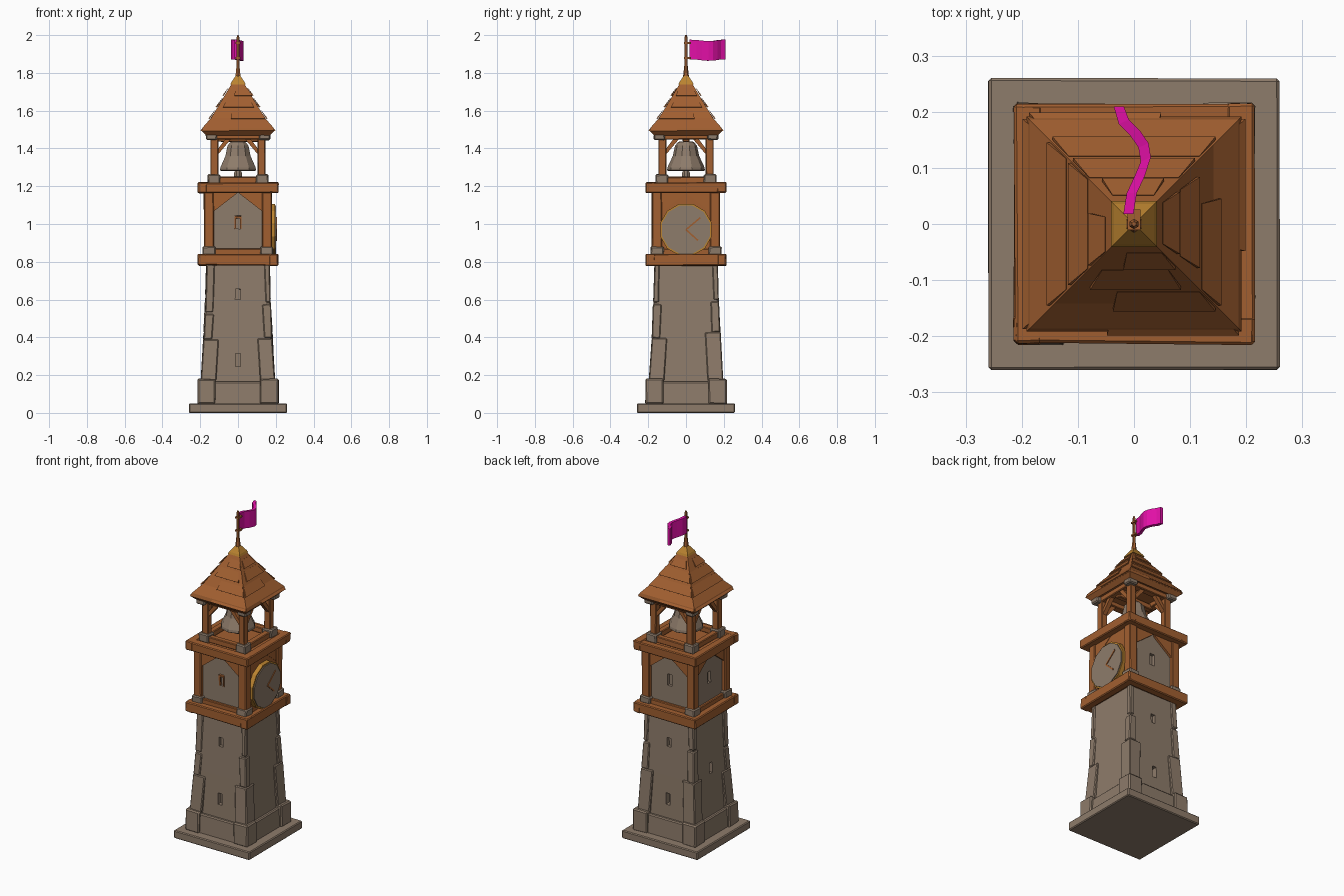
import bpy, bmesh, math, random
from mathutils import Matrix, Vector

if "Cube" in bpy.data.objects:
    bpy.data.objects.remove(bpy.data.objects["Cube"])

random.seed(4)


def material(name, rgb):
    m = bpy.data.materials.new(name)
    m.diffuse_color = (*rgb, 1)
    m.use_nodes = True
    m.node_tree.nodes["Principled BSDF"].inputs["Base Color"].default_value = m.diffuse_color
    return m


STONE = material("stone", (0.27, 0.20, 0.145))
WOOD = material("wood", (0.36, 0.115, 0.03))
GOLD = material("gold", (0.50, 0.23, 0.03))
FLAG = material("flag_magenta", (0.75, 0.005, 0.38))


def finish(name, bm, mat, turn=0, bevel=0.0, jitter=0.0):
    """Turn a bmesh into an object, rotated by quarter turns around z."""
    for v in bm.verts:
        v.co += Vector([random.uniform(-jitter, jitter) for _ in range(3)])
    bmesh.ops.transform(bm, matrix=Matrix.Rotation(turn * math.pi / 2, 4, 'Z'), verts=bm.verts)
    bmesh.ops.recalc_face_normals(bm, faces=bm.faces)
    me = bpy.data.meshes.new(name)
    bm.to_mesh(me)
    bm.free()
    ob = bpy.data.objects.new(name, me)
    me.materials.append(mat)
    bpy.context.collection.objects.link(ob)
    if bevel:
        mod = ob.modifiers.new("chipped_edges", 'BEVEL')
        mod.width, mod.segments = bevel, 1
    return ob


def box(name, x, y, z, mat, turn=0, bevel=0.004, jitter=0.002, matrix=None):
    """Box from (min, max) pairs."""
    bm = bmesh.new()
    bmesh.ops.create_cube(bm, size=1)
    for v in bm.verts:
        v.co = Vector([lo + (c + 0.5) * (hi - lo) for c, (lo, hi) in zip(v.co, (x, y, z))])
    if matrix:
        bmesh.ops.transform(bm, matrix=matrix, verts=bm.verts)
    return finish(name, bm, mat, turn, bevel, jitter)


def loft(name, rings, mat, sides=4, bevel=0.0, jitter=0.0):
    """Stack of (radius, z) rings; for four sides the radius is the half width."""
    bm = bmesh.new()
    loops = []
    for r, z in rings:
        k = r * math.sqrt(2) if sides == 4 else r
        loops.append([bm.verts.new((k * math.cos((i + 0.5) * math.tau / sides),
                                    k * math.sin((i + 0.5) * math.tau / sides), z))
                      for i in range(sides)])
    for a, b in zip(loops, loops[1:]):
        for i in range(sides):
            j = (i + 1) % sides
            bm.faces.new((a[i], a[j], b[j], b[i]))
    bm.faces.new(loops[0][::-1])
    bm.faces.new(loops[-1])
    return finish(name, bm, mat, 0, bevel, jitter)


def prism(name, pts, y0, y1, mat, turn=0):
    """Front-facing (x, z) outline extruded between y0 and y1."""
    bm = bmesh.new()
    f = [bm.verts.new((x, y0, z)) for x, z in pts]
    b = [bm.verts.new((x, y1, z)) for x, z in pts]
    bm.faces.new(f)
    bm.faces.new(b[::-1])
    for i in range(len(pts)):
        j = (i + 1) % len(pts)
        bm.faces.new((f[i], f[j], b[j], b[i]))
    return finish(name, bm, mat, turn)


def cut_slit(target, z0, z1, depth, turn, w=0.014):
    """Recess a narrow window into one side of a wall."""
    c = box("slit_cutter", (-w, w), (-0.3, depth), (z0, z1), STONE, turn, 0, 0.001)
    c.hide_render = True
    c.hide_set(True)
    c.display_type = 'WIRE'
    mod = target.modifiers.new("slit", 'BOOLEAN')
    mod.object, mod.operation, mod.solver = c, 'DIFFERENCE', 'EXACT'


# Stone base and tapering shaft
loft("base_slab", [(0.26, 0), (0.26, 0.05)], STONE, bevel=0.005, jitter=0.001)
loft("plinth", [(0.203, 0.04), (0.198, 0.165)], STONE, bevel=0.006)
shaft = loft("shaft", [(0.182, 0.1), (0.172, 0.42), (0.16, 0.79)], STONE)
for turn, z0, z1 in ((0, 0.245, 0.315), (0, 0.6, 0.655), (2, 0.245, 0.315),
                     (2, 0.6, 0.655), (3, 0.42, 0.485)):
    cut_slit(shaft, z0, z1, -0.145, turn)

# Corner stones, in tiers that lean inward with the shaft
for k in range(4):
    box("plinth_corner", (0.118, 0.215), (-0.215, -0.118), (0.045, 0.18), STONE, k, 0.007, 0.003)
    tiers = [(0.17, 0.39 + random.uniform(-0.02, 0.04), 0.196, 0.182, 0.08)]
    top = tiers[0][1]
    tiers.append((top, top + random.uniform(0.1, 0.2), 0.182, 0.174, 0.045))
    tiers.append((tiers[1][1] + 0.01, 0.785, 0.173, 0.168, random.uniform(0.025, 0.045)))
    for z0, z1, r0, r1, w in tiers:
        prof = [(r0 - w, z0), (r0, z0), (r1, z1), (r1 - w * 0.85, z1)]
        bm = bmesh.new()
        lo = [(r0 - w, -r0), (r0, -r0), (r0, w - r0), (r0 - w, w - r0)]
        hi = [(r1 - w, -r1), (r1, -r1), (r1, w - r1), (r1 - w, w - r1)]
        vs = [bm.verts.new((x, y, z0)) for x, y in lo] + [bm.verts.new((x, y, z1)) for x, y in hi]
        bmesh.ops.convex_hull(bm, input=vs)
        bmesh.ops.dissolve_limit(bm, angle_limit=0.03, verts=bm.verts, edges=bm.edges)
        finish("corner_stone", bm, STONE, k, 0.005, 0.002)

# Timber rings below and above the clock room
for nm, z0, z1 in (("lower", 0.78, 0.84), ("upper", 1.165, 1.22)):
    loft(nm + "_floor", [(0.185, z0 + 0.004), (0.185, z1 - 0.006)], WOOD)
    for k in range(4):
        box(nm + "_beam", (-0.213, 0.213), (-0.213, -0.165), (z0, z1), WOOD, k, 0.005, 0.003)

# Clock room walls, posts, braces and footing stones
room = loft("room_walls", [(0.158, 0.83), (0.158, 1.17)], STONE)
for k in range(4):
    box("room_post", (0.128, 0.18), (-0.18, -0.128), (0.83, 1.175), WOOD, k, 0.005)
    box("room_foot", (0.118, 0.187), (-0.187, -0.118), (0.835, 0.88), STONE, k, 0.006, 0.003)
    box("room_sill", (-0.13, 0.13), (-0.175, -0.14), (0.835, 0.868), WOOD, k)
    for s in (-1, 1):
        prism("room_brace", [(s * 0.13, 1.065), (s * 0.13, 1.17), (s * 0.008, 1.17),
                             (s * 0.008, 1.16), (s * 0.118, 1.075)], -0.172, -0.14, WOOD, k)
    if k != 1:
        cut_slit(room, 0.975, 1.045, -0.14, k, 0.016)
box("clock_wall", (-0.13, 0.13), (-0.17, -0.14), (0.86, 1.17), WOOD, 1, 0)
for s in (-1, 1):
    box("front_window_frame", (s * 0.015 - 0.004, s * 0.015 + 0.004), (-0.164, -0.15),
        (0.975, 1.04), WOOD, 0, 0)
box("front_window_lintel", (-0.016, 0.016), (-0.164, -0.15), (1.03, 1.04), WOOD, 0, 0)

# Clock on the right side
to_side = Matrix.Translation((0, 0, 0.97)) @ Matrix.Rotation(math.pi / 2, 4, 'Y')
for nm, r, x0, x1, mat in (("clock_rim", 0.141, 0.16, 0.196, GOLD),
                           ("clock_face", 0.132, 0.16, 0.202, STONE)):
    bm = bmesh.new()
    bmesh.ops.create_cone(bm, cap_ends=True, segments=12, radius1=r, radius2=r, depth=x1 - x0,
                          matrix=to_side @ Matrix.Translation((0, 0, (x0 + x1) / 2))
                          @ Matrix.Rotation(math.pi / 12, 4, 'Z'))
    finish(nm, bm, mat)
for nm, ang, length in (("minute_hand", 40, 0.1), ("hour_hand", -42, 0.085)):
    m = Matrix.Translation((0, 0, 0.97)) @ Matrix.Rotation(math.radians(ang), 4, 'X')
    box(nm, (0.198, 0.206), (0.0, length), (-0.004, 0.004), WOOD, 0, 0, 0, m)

# Open belfry
for k in range(4):
    box("belfry_rail", (-0.12, 0.12), (-0.15, -0.112), (1.215, 1.25), WOOD, k)
    box("belfry_foot", (0.095, 0.16), (-0.16, -0.095), (1.21, 1.262), STONE, k, 0.006, 0.003)
    box("belfry_post", (0.105, 0.145), (-0.145, -0.105), (1.25, 1.46), WOOD, k)
    box("belfry_capital", (0.112, 0.17), (-0.17, -0.112), (1.445, 1.482), STONE, k, 0.006, 0.003)
    box("belfry_beam", (-0.13, 0.13), (-0.148, -0.105), (1.448, 1.485), WOOD, k)
    for s in (-1, 1):
        prism("belfry_brace", [(s * 0.108, 1.365), (s * 0.108, 1.395), (s * 0.065, 1.452),
                               (s * 0.035, 1.452)], -0.138, -0.112, WOOD, k)

# Bell with its hanger and clapper
loft("bell", [(0.0, 1.285), (0.092, 1.28), (0.1, 1.285), (0.098, 1.3), (0.07, 1.36),
              (0.058, 1.415), (0.04, 1.435), (0.0, 1.44)], STONE, sides=10)
loft("clapper", [(0.01, 1.24), (0.024, 1.252), (0.022, 1.272), (0.008, 1.3)], STONE, sides=8)
box("bell_hanger", (-0.12, 0.12), (-0.018, 0.018), (1.435, 1.47), WOOD)

# Flared roof with overlapping board courses
loft("roof", [(0.155, 1.475), (0.168, 1.468), (0.192, 1.492), (0.186, 1.512), (0.142, 1.562),
              (0.08, 1.665), (0.02, 1.765)], WOOD)
for half, z, run, rise in ((0.193, 1.492, 0.034, 0.04), (0.15, 1.556, 0.03, 0.048),
                           (0.112, 1.617, 0.03, 0.05), (0.076, 1.678, 0.025, 0.042)):
    for k in range(4):
        a, b = random.choice([(-0.97, 0.3), (-0.25, 0.97), (-0.7, 0.75), (-0.97, 0.97)])
        bm = bmesh.new()
        vs = []
        for h, zz, out in ((half, z, 0), (half, z, 0.006), (half - run, z + rise, 0),
                           (half - run, z + rise, 0.001)):
            for e in (a, b):
                vs.append(bm.verts.new((e * h, -h - out, zz + out * 0.6)))
        bmesh.ops.convex_hull(bm, input=vs)
        finish("roof_board", bm, WOOD, k)

# Gold cap, pole and pennant
loft("roof_cap", [(0.041, 1.738), (0.036, 1.75), (0.012, 1.785)], GOLD)
loft("pole", [(0.016, 1.775), (0.009, 1.84), (0.009, 1.985), (0.004, 2.0)], WOOD, sides=6)
for z in (1.878, 1.958):
    box("flag_tie", (-0.012, 0.012), (-0.011, 0.026), (z - 0.005, z + 0.005), WOOD, 0, 0, 0)
path = [(-0.01, 0.018), (-0.004, 0.055), (0.01, 0.085), (0.021, 0.115), (0.017, 0.14),
        (0.002, 0.162), (-0.018, 0.182), (-0.027, 0.209)]
bm = bmesh.new()
rows = []
for i, (x, y) in enumerate(path):
    dz = 0.004 * math.cos(i * 0.95)
    rows.append([bm.verts.new((x + sx * 0.009, y + sx * (-0.004 if 2 < i < 7 else 0) * -1, zz + dz))
                 for sx, zz in ((-1, 1.868), (1, 1.868), (1, 1.972), (-1, 1.972))])
for a, b in zip(rows, rows[1:]):
    for i in range(4):
        j = (i + 1) % 4
        bm.faces.new((a[i], a[j], b[j], b[i]))
bm.faces.new(rows[0])
bm.faces.new(rows[-1][::-1])
finish("flag", bm, FLAG)
